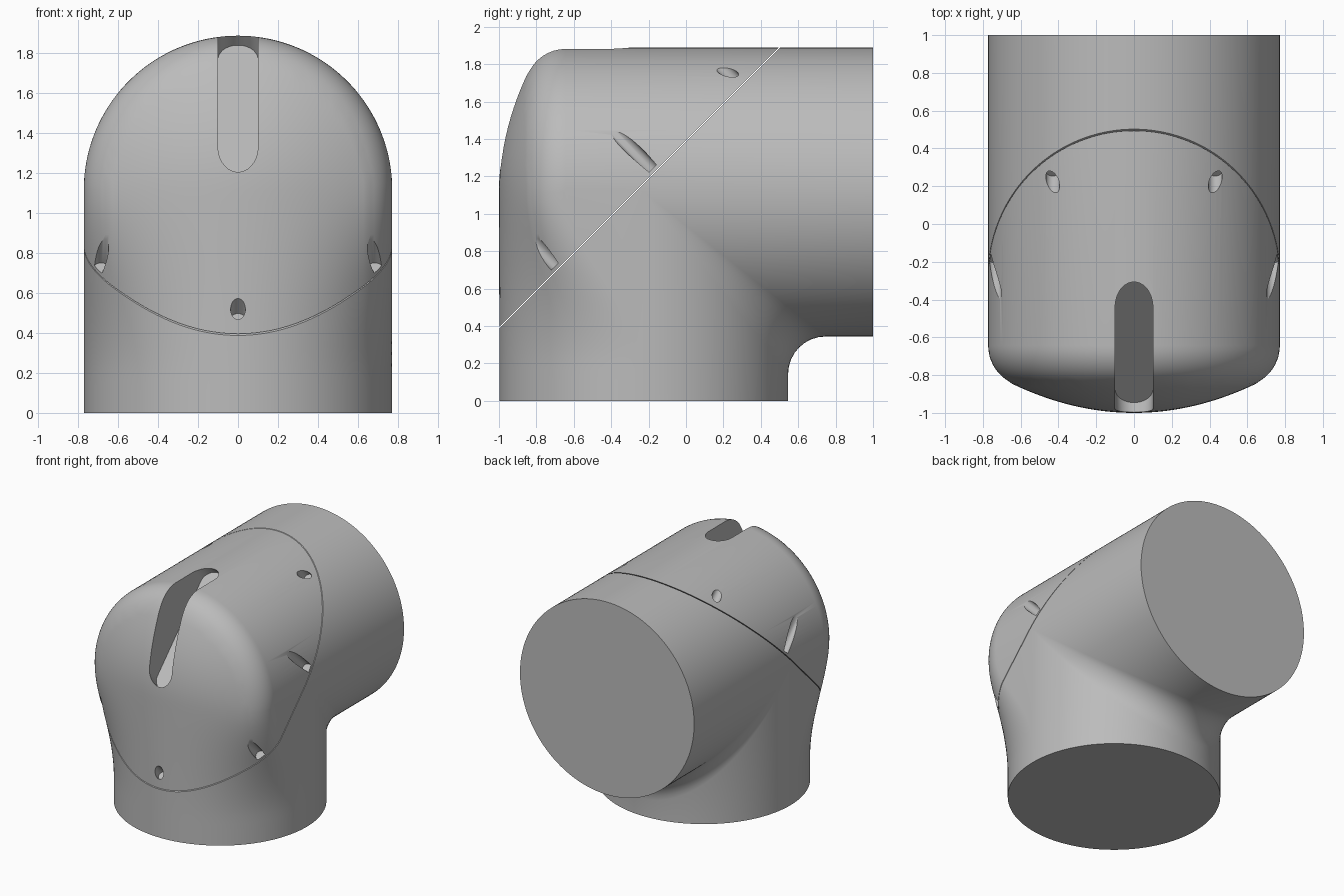
import bpy, bmesh
from math import sin, cos, pi, sqrt, radians
from mathutils import Vector

if "Cube" in bpy.data.objects:
    bpy.data.objects.remove(bpy.data.objects["Cube"])

R = 0.772           # pipe radius
YC, ZC = -0.226, 1.116   # axes of the upright and level pipes
BACK = 1.0
SLICES, STEPS = 72, 20
NORMAL = Vector((0, -1, 1)).normalized()
ALONG = Vector((0, 1, 1)).normalized()
SPLIT = -1.39       # y - z on the slanted joint

grey = bpy.data.materials.new("plain grey")
grey.use_nodes = True
colour = (0.5, 0.5, 0.5, 1)
grey.diffuse_color = colour
grey.node_tree.nodes["Principled BSDF"].inputs["Base Color"].default_value = colour


def dome(r):
    """Depth of the domed front at distance r from the level axis."""
    rim, fillet = 0.65, 0.22
    if r < rim:
        return -1 + 0.37 * r * r
    d = min(r, R) - (R - fillet)
    return -0.643 - sqrt(max(fillet ** 2 - d * d, 0))


def front(x, z, c):
    """Front surface, easing from the dome into the upright pipe."""
    if z >= ZC:
        return dome(sqrt(x * x + (z - ZC) ** 2))
    t = min((ZC - z) / 0.92, 1)
    s = t * t * (3 - 2 * t)
    return dome(abs(x)) * (1 - s) + (YC - c) * s


def slice_outline(t):
    """Closed side outline of the elbow at one distance from the middle."""
    x, c = R * sin(t), R * cos(t)
    yb, zb, rad = YC + c, ZC - c, 0.2 * cos(t)
    pts = [(yb, 0)]
    for i in range(9):
        a = pi - i * pi / 16
        pts.append((yb + rad + rad * cos(a), zb - rad + rad * sin(a)))
    pts += [(BACK, zb), (BACK, ZC + c)]
    heights = [ZC + c * cos(i / STEPS * pi / 2) for i in range(STEPS)]
    heights += [ZC * (1 - i / STEPS) for i in range(STEPS + 1)]
    pts += [(front(x, z, c), z) for z in heights]
    return [(x, y, z) for y, z in pts]


def elbow_mesh():
    bm = bmesh.new()
    limit = radians(89)
    rings = [[bm.verts.new(p) for p in slice_outline(limit * (2 * i / SLICES - 1))]
             for i in range(SLICES + 1)]
    for a, b in zip(rings, rings[1:]):
        for i in range(len(a)):
            j = (i + 1) % len(a)
            bm.faces.new((a[i], a[j], b[j], b[i]))
    bm.faces.new(rings[0])
    bm.faces.new(rings[-1])
    bmesh.ops.recalc_face_normals(bm, faces=bm.faces)
    return bm


def finish(bm, name):
    mesh = bpy.data.meshes.new(name)
    bm.to_mesh(mesh)
    bm.free()
    mesh.materials.append(grey)
    obj = bpy.data.objects.new(name, mesh)
    bpy.context.collection.objects.link(obj)
    return obj


def half(name, offset, keep_upper):
    """One side of the elbow, cut on the slanted joint and closed."""
    bm = elbow_mesh()
    cut = bmesh.ops.bisect_plane(
        bm, geom=bm.verts[:] + bm.edges[:] + bm.faces[:], dist=1e-6,
        plane_co=Vector((0, SPLIT, 0)) + NORMAL * offset, plane_no=NORMAL,
        clear_inner=keep_upper, clear_outer=not keep_upper)
    edges = [e for e in cut["geom_cut"] if isinstance(e, bmesh.types.BMEdge)]
    bmesh.ops.holes_fill(bm, edges=edges, sides=0)
    bmesh.ops.recalc_face_normals(bm, faces=bm.faces)
    return finish(bm, name)


def add_cutter(bm, x, s, floor, radius, straight=0.0):
    """Round-ended prism standing on the slanted floor y - z = floor."""
    base = Vector((x, (s + floor) / 2, (s - floor) / 2))
    ring = []
    for i in range(32):
        a = (i + 0.5) * pi / 16
        shift = straight if sin(a) > 0 else -straight
        ring.append(bm.verts.new(base + Vector((radius * cos(a), 0, 0))
                                 + ALONG * (radius * sin(a) + shift)))
    face = bm.faces.new(ring)
    top = bmesh.ops.extrude_face_region(bm, geom=[face])["geom"]
    bmesh.ops.translate(bm, vec=NORMAL * 1.2,
                        verts=[v for v in top if isinstance(v, bmesh.types.BMVert)])


body = half("elbow_body", -0.003, False)
cover = half("elbow_cover", 0.003, True)

# Slot and screw holes in the cover
bm = bmesh.new()
add_cutter(bm, 0, 0.895, -2.1, 0.1, 0.385)
add_cutter(bm, 0, -0.478, -1.42, 0.037)
for side in (-1, 1):
    for x, s in ((0.685, 0.03), (0.737, 1.06), (0.43, 1.98)):
        add_cutter(bm, side * x, s, -1.42, 0.037)
bmesh.ops.recalc_face_normals(bm, faces=bm.faces)
cutter = finish(bm, "hole_cutter")
cutter.hide_render = True

mod = cover.modifiers.new("holes", 'BOOLEAN')
mod.operation = 'DIFFERENCE'
mod.solver = 'EXACT'
mod.object = cutter
bpy.context.view_layer.objects.active = cover
bpy.ops.object.modifier_apply(modifier=mod.name)
bpy.data.objects.remove(cutter)

# Smooth curved walls, crisp rims
for obj in (body, cover):
    bpy.ops.object.select_all(action='DESELECT')
    obj.select_set(True)
    bpy.context.view_layer.objects.active = obj
    bpy.ops.object.shade_smooth_by_angle(angle=radians(30))
